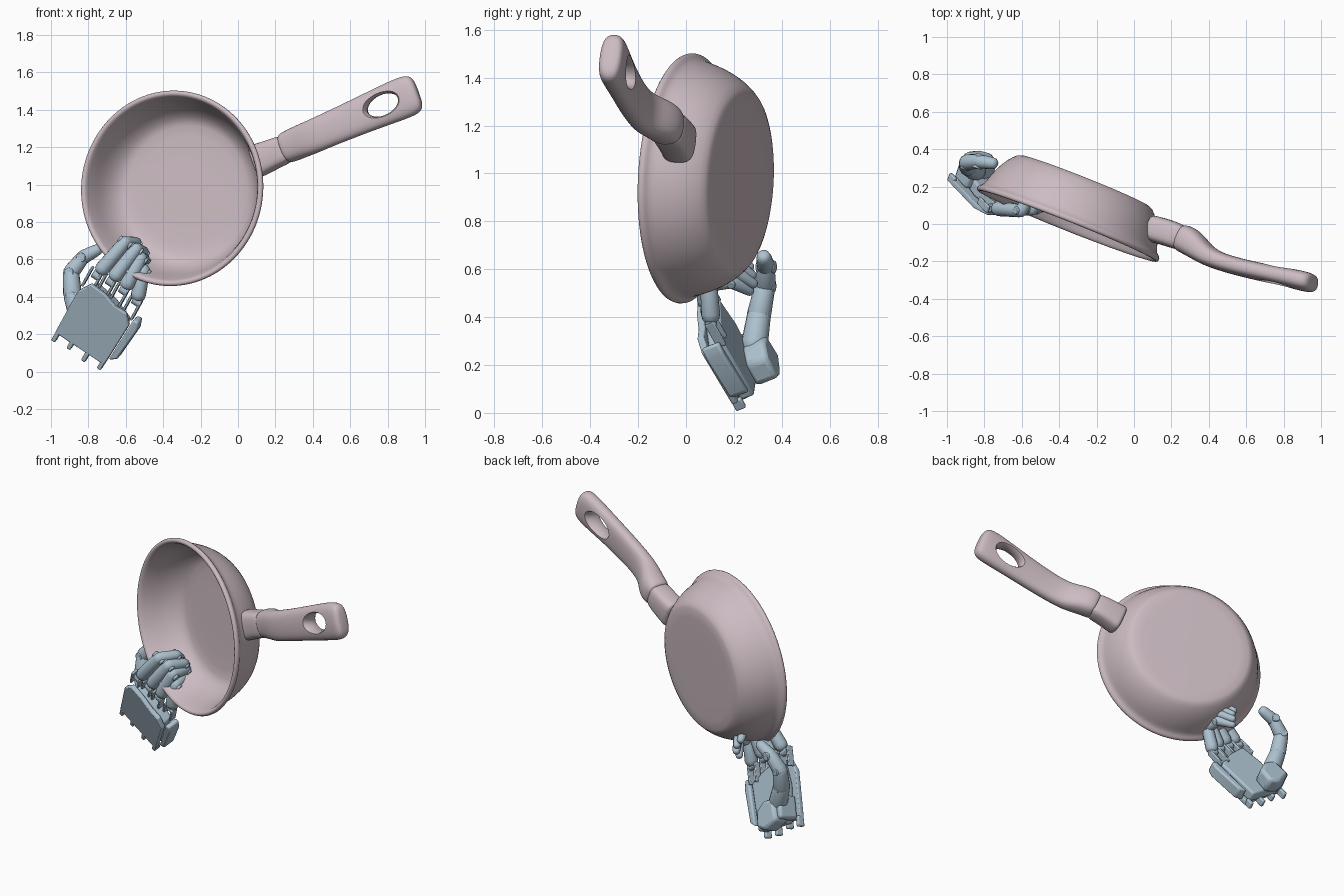
import bpy, bmesh, math
from mathutils import Vector as V

if "Cube" in bpy.data.objects:
    bpy.data.objects.remove(bpy.data.objects["Cube"])


def material(name, col):
    m = bpy.data.materials.new(name)
    m.diffuse_color = col
    m.use_nodes = True
    m.node_tree.nodes["Principled BSDF"].inputs["Base Color"].default_value = m.diffuse_color
    return m


MAUVE = material("mauve", (0.60, 0.50, 0.54, 1))
BLUE = material("steel_blue", (0.42, 0.54, 0.63, 1))


def finish(name, bm, mat, angle=35, subsurf=0, bevel=0):
    bmesh.ops.recalc_face_normals(bm, faces=bm.faces)
    me = bpy.data.meshes.new(name)
    bm.to_mesh(me)
    bm.free()
    me.materials.append(mat)
    me.shade_smooth()
    me.set_sharp_from_angle(angle=math.radians(angle))
    ob = bpy.data.objects.new(name, me)
    bpy.context.collection.objects.link(ob)
    if bevel:
        b = ob.modifiers.new("bevel", 'BEVEL')
        b.width, b.segments = bevel, 2
    if subsurf:
        s = ob.modifiers.new("subsurf", 'SUBSURF')
        s.levels = s.render_levels = subsurf
    return ob


def loft(name, rings, mat, **kw):
    """Skin a list of equal-length point rings and cap both ends."""
    bm = bmesh.new()
    rows = [[bm.verts.new(p) for p in r] for r in rings]
    n = len(rows[0])
    for a, b in zip(rows, rows[1:]):
        for i in range(n):
            bm.faces.new((a[i], a[(i + 1) % n], b[(i + 1) % n], b[i]))
    bm.faces.new(rows[0])
    bm.faces.new(rows[-1])
    return finish(name, bm, mat, **kw)


def ring(c, a, b, ra, rb, n=16, e=1.0):
    """Superellipse around c in the plane of a and b."""
    out = []
    for i in range(n):
        t = 2 * math.pi * i / n
        x, y = math.cos(t), math.sin(t)
        out.append(c + a * ra * math.copysign(abs(x) ** e, x)
                   + b * rb * math.copysign(abs(y) ** e, y))
    return out


# Pan bowl: lathe around the pan axis
back = V((.37, .93, -.05)).normalized()
side = V((.93, -.37, 0)).normalized()
up = side.cross(back).normalized()
centre = V((-.355, -.005, .98))
profile = [(.05, .256), (.365, .256), (.385, .252), (.43, .205), (.465, .14),
           (.488, .075), (.498, .035), (.52, .024), (.527, .006), (.517, -.009),
           (.497, -.006), (.487, .02), (.47, .06), (.447, .13), (.41, .19),
           (.37, .222), (.335, .231), (.05, .231)]
loft("pan_bowl", [ring(centre + back * d, side, up, r, r, 56) for r, d in profile],
     MAUVE, subsurf=1, angle=180)


def swept(name, path, wide, e=.75):
    """Bar along (x, y, z, half width, half thickness) stations."""
    pts = [V(p[:3]) for p in path]
    rings = []
    for i, p in enumerate(path):
        t = (pts[min(i + 1, len(pts) - 1)] - pts[max(i - 1, 0)]).normalized()
        w = (wide - t * wide.dot(t)).normalized()
        rings.append(ring(pts[i], w, t.cross(w), p[3], p[4], 16, e))
    return loft(name, rings, MAUVE, subsurf=2, angle=180)


# Handle: socket, grip and hanging hole
wide = V((-.36, .14, .92)).normalized()
swept("handle_socket", [(.085, -.02, 1.12, .092, .07), (.11, -.028, 1.13, .09, .072),
                        (.20, -.052, 1.168, .08, .072), (.29, -.09, 1.205, .078, .068)], wide, .6)
grip = swept("handle_grip", [
    (.245, -.07, 1.19, .06, .055), (.25, -.072, 1.192, .084, .074), (.29, -.088, 1.21, .088, .078),
    (.335, -.122, 1.23, .09, .07), (.39, -.17, 1.252, .092, .055), (.47, -.205, 1.288, .093, .048),
    (.60, -.24, 1.344, .098, .048), (.73, -.268, 1.40, .105, .048), (.85, -.293, 1.45, .113, .052),
    (.92, -.309, 1.478, .112, .054), (.952, -.315, 1.49, .098, .048),
    (.965, -.317, 1.495, .06, .03)], wide)
along = V((.9, -.2, .39)).normalized()
wide2 = (wide - along * wide.dot(along)).normalized()
axis = along.cross(wide2)
hole = V((.775, -.277, 1.425))
cutter = loft("hole_cutter", [ring(hole + axis * d, along, wide2, .092 + k, .055 + k, 32)
                              for d, k in ((-.1, .045), (-.05, .014), (-.035, .004), (0, 0),
                                           (.035, .004), (.05, .014), (.1, .045))], MAUVE)
cutter.hide_render = True
cut = grip.modifiers.new("hole", 'BOOLEAN')
cut.object, cut.operation, cut.solver = cutter, 'DIFFERENCE', 'EXACT'
bpy.context.view_layer.update()
baked = bpy.data.meshes.new_from_object(
    grip.evaluated_get(bpy.context.evaluated_depsgraph_get()))
grip.modifiers.clear()
grip.data = baked
baked.shade_smooth()
baked.set_sharp_from_angle(angle=math.radians(40))
bpy.data.objects.remove(cutter)

# Hand frame: L across the knuckles, U to the fingers, N into the palm
O = V((-.75, .165, .275))
L = V((.83, -.06, -.55)).normalized()
U = V((.43, -.45, .785)).normalized()
N = U.cross(L).normalized()


def prism(name, pts, n0, n1, bevel=.006):
    loft(name, [[O + L * l + U * u + N * n for l, u in pts] for n in (n0, n1)],
         BLUE, bevel=bevel)


def box(name, l0, l1, u0, u1, n0, n1, bevel=.006):
    prism(name, [(l0, u0), (l1, u0), (l1, u1), (l0, u1)], n0, n1, bevel)


# Palm: back plate, inner body, outer side guard, thumb mount
prism("back_plate", [(-.165, -.18), (.15, -.18), (.165, .10), (.12, .15), (.05, .15),
                     (-.03, .175), (-.12, .18), (-.165, .10)], -.05, -.02)
prism("palm_body", [(-.10, -.20), (.13, -.19), (.15, .10), (.03, .15), (-.10, .17),
                    (-.13, .02)], -.02, .05, .012)
prism("side_guard", [(.155, -.15), (.195, -.12), (.215, .09), (.20, .14), (.17, .13)],
      -.03, .05, .01)
prism("thumb_mount", [(-.13, -.20), (-.03, -.235), (.04, -.20), (.03, -.10), (-.04, -.06),
                      (-.12, -.07)], .04, .145, .02)
box("thumb_bracket", -.155, -.10, -.19, -.05, -.01, .12, .015)
for i, l in enumerate((-.152, -.06, .04, .135)):
    box(f"wrist_prong_{i}", l - .012, l + .012, -.232 + .012 * (i % 2), -.17, -.05, -.005)


def limb(name, a, b, ra, rb):
    """Tapered round segment with softened ends."""
    a, b = V(a), V(b)
    t = (b - a).normalized()
    u = t.orthogonal().normalized()
    w = t.cross(u)
    st = [(a - t * ra * .7, ra * .5), (a - t * ra * .35, ra * .88), (a + t * ra * .2, ra),
          (b - t * rb * .2, rb), (b + t * rb * .45, rb * .85), (b + t * rb * .8, rb * .45)]
    loft(name, [ring(c, u, w, r, r) for c, r in st], BLUE, angle=50)


def hinge(name, c, half, r, ax=L):
    c = V(c)
    u = ax.orthogonal().normalized()
    w = ax.cross(u)
    loft(name, [ring(c + ax * h, u, w, r, r) for h in (-half, half)], BLUE, bevel=.004)


# Fingers curling over the rim: knuckle, middle joint, end joint, tip
fingers = {
    "index": [(-.755, .085, .515), (-.605, .07, .69), (-.545, .16, .69), (-.57, .265, .61)],
    "middle": [(-.68, .085, .48), (-.545, .08, .655), (-.505, .18, .64), (-.55, .275, .575)],
    "ring": [(-.61, .085, .435), (-.52, .085, .605), (-.50, .19, .60), (-.55, .28, .54)],
    "little": [(-.54, .105, .375), (-.505, .095, .54), (-.505, .19, .55), (-.56, .265, .51)],
}
for f, (k, p, d, t) in fingers.items():
    limb(f + "_base", V(k).lerp(V(p), .18), p, .040, .035)
    limb(f + "_middle", p, d, .034, .030)
    limb(f + "_tip", d, t, .030, .022)
    hinge(f + "_knuckle", k, .024, .024)
    hinge(f + "_joint", p, .038, .022)
    hinge(f + "_end_joint", d, .033, .018)
    # forked knuckle mount on the palm
    q = V(k) - O
    l, u, n = q.dot(L), q.dot(U), q.dot(N)
    for s in (-1, 1):
        box(f"{f}_fork", l + s * .03 - .007, l + s * .03 + .007, u - .10, u + .02,
            n - .022, n + .02, .004)

# Thumb behind the pan
thumb = [(-.845, .285, .28), (-.885, .305, .41), (-.893, .33, .53), (-.83, .335, .61),
         (-.755, .325, .65)]
for i, (a, b) in enumerate(zip(thumb, thumb[1:])):
    limb(f"thumb_segment_{i}", a, b, .056 - .006 * i, .050 - .006 * i)
    hinge(f"thumb_joint_{i}", b if i < 3 else a, .046 - .003 * i, .026, V((.3, .95, 0)).normalized())
